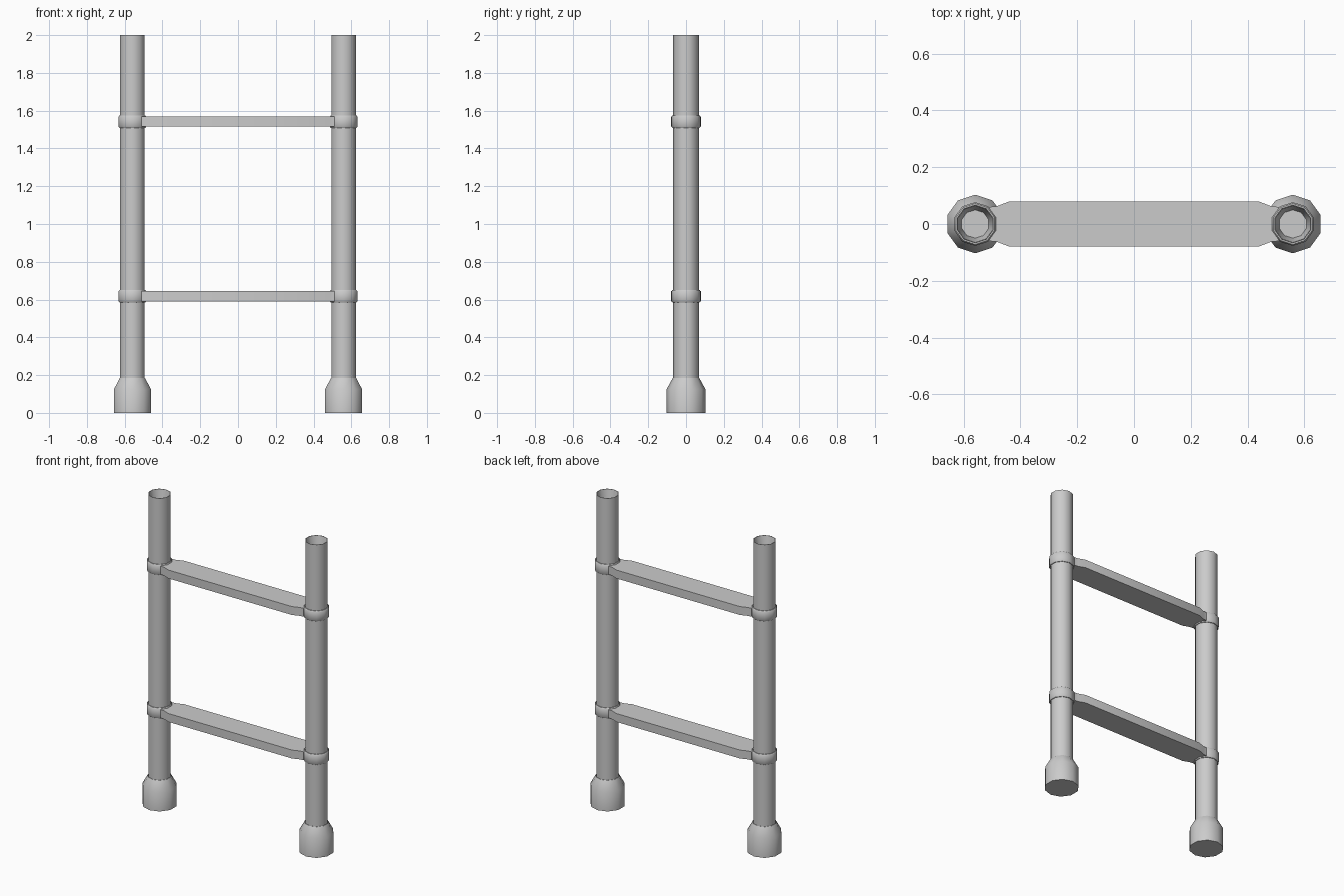
import bpy, bmesh, math

if "Cube" in bpy.data.objects:
    bpy.data.objects.remove(bpy.data.objects["Cube"])

SIDES = 10
POLE_X = 0.559


def finish(bm, name):
    bmesh.ops.recalc_face_normals(bm, faces=bm.faces)
    mesh = bpy.data.meshes.new(name)
    bm.to_mesh(mesh)
    bm.free()
    obj = bpy.data.objects.new(name, mesh)
    bpy.context.collection.objects.link(obj)
    bpy.ops.object.select_all(action='DESELECT')
    bpy.context.view_layer.objects.active = obj
    obj.select_set(True)
    bpy.ops.object.shade_smooth_by_angle(angle=math.radians(40))
    return obj


def lathe(name, profile, x, closed=False):
    """Turn a (radius, z) profile round a vertical axis at x."""
    bm = bmesh.new()
    rings = []
    for r, z in profile:
        angles = [math.pi / 2 + math.tau * i / SIDES for i in range(SIDES)]
        rings.append([bm.verts.new((x + r * math.cos(a), r * math.sin(a), z)) for a in angles])
    pairs = list(zip(rings, rings[1:]))
    if closed:
        pairs.append((rings[-1], rings[0]))
    else:
        bm.faces.new(rings[0])
        bm.faces.new(rings[-1])
    for a, b in pairs:
        for i in range(SIDES):
            j = (i + 1) % SIDES
            bm.faces.new((a[i], a[j], b[j], b[i]))
    return finish(bm, name)


def plank(name, z0, z1):
    """Flat rung that narrows into the collars at both ends."""
    right = [(0.44, 0.079), (0.485, 0.062), (0.51, 0.06)]
    half = right + [(x, -y) for x, y in reversed(right)]
    outline = half + [(-x, -y) for x, y in half]
    bm = bmesh.new()
    face = bm.faces.new([bm.verts.new((x, y, z0)) for x, y in outline])
    ext = bmesh.ops.extrude_face_region(bm, geom=[face])
    top = [v for v in ext['geom'] if isinstance(v, bmesh.types.BMVert)]
    bmesh.ops.translate(bm, verts=top, vec=(0, 0, z1 - z0))
    return finish(bm, name)


# Uprights and their flared feet
for side, x in (("left", -POLE_X), ("right", POLE_X)):
    lathe(side + "_pole", [(0.068, 0.1), (0.068, 2.0), (0.065, 2.0), (0.05, 1.92)], x)
    lathe(side + "_foot", [(0.103, 0), (0.103, 0.125), (0.07, 0.185)], x)

# Rungs with bevelled collars round the uprights
for level, z in (("lower", 0.618), ("upper", 1.542)):
    plank(level + "_rung", z - 0.027, z + 0.027)
    for side, x in (("left", -POLE_X), ("right", POLE_X)):
        lathe(f"{level}_{side}_collar",
              [(0.06, z - 0.033), (0.072, z - 0.033), (0.077, z - 0.026),
               (0.077, z + 0.026), (0.072, z + 0.033), (0.06, z + 0.033)], x, closed=True)
